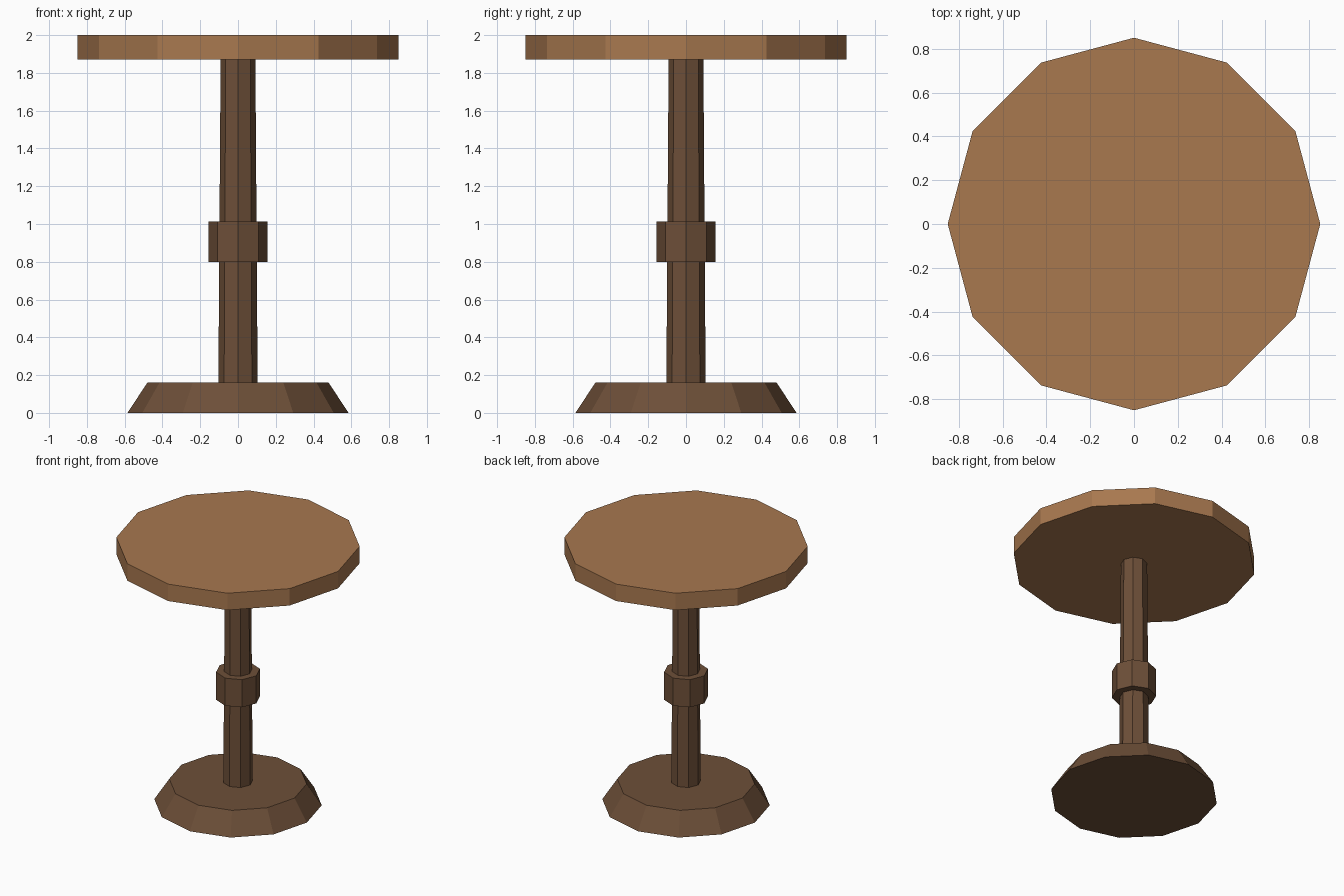
import bpy, bmesh, math

if "Cube" in bpy.data.objects:
    bpy.data.objects.remove(bpy.data.objects["Cube"])


def material(name, rgb):
    # sRGB 0-255 to linear
    lin = [((c / 255 + 0.055) / 1.055) ** 2.4 for c in rgb]
    m = bpy.data.materials.new(name)
    m.diffuse_color = (*lin, 1)
    m.use_nodes = True
    m.node_tree.nodes["Principled BSDF"].inputs["Base Color"].default_value = m.diffuse_color
    return m


def frustum(name, sides, r_bottom, r_top, z0, z1, mat):
    """Flat-sided solid of revolution with a corner on each axis."""
    bm = bmesh.new()
    rings = []
    for r, z in ((r_bottom, z0), (r_top, z1)):
        rings.append([bm.verts.new((r * math.cos(2 * math.pi * i / sides),
                                    r * math.sin(2 * math.pi * i / sides), z))
                      for i in range(sides)])
    low, high = rings
    bm.faces.new(low[::-1])
    bm.faces.new(high)
    for i in range(sides):
        j = (i + 1) % sides
        bm.faces.new((low[i], low[j], high[j], high[i]))
    me = bpy.data.meshes.new(name)
    bm.to_mesh(me)
    bm.free()
    me.materials.append(mat)
    ob = bpy.data.objects.new(name, me)
    bpy.context.collection.objects.link(ob)
    return ob


light_wood = material("light wood", (168, 120, 79))
dark_wood = material("dark wood", (109, 79, 56))

# Flared foot, tapered post, collar and round top
frustum("base", 12, 0.585, 0.48, 0.0, 0.16, dark_wood)
frustum("post", 8, 0.104, 0.092, 0.16, 1.87, dark_wood)
frustum("collar", 8, 0.155, 0.155, 0.80, 1.012, dark_wood)
frustum("table_top", 12, 0.85, 0.85, 1.87, 2.0, light_wood)
